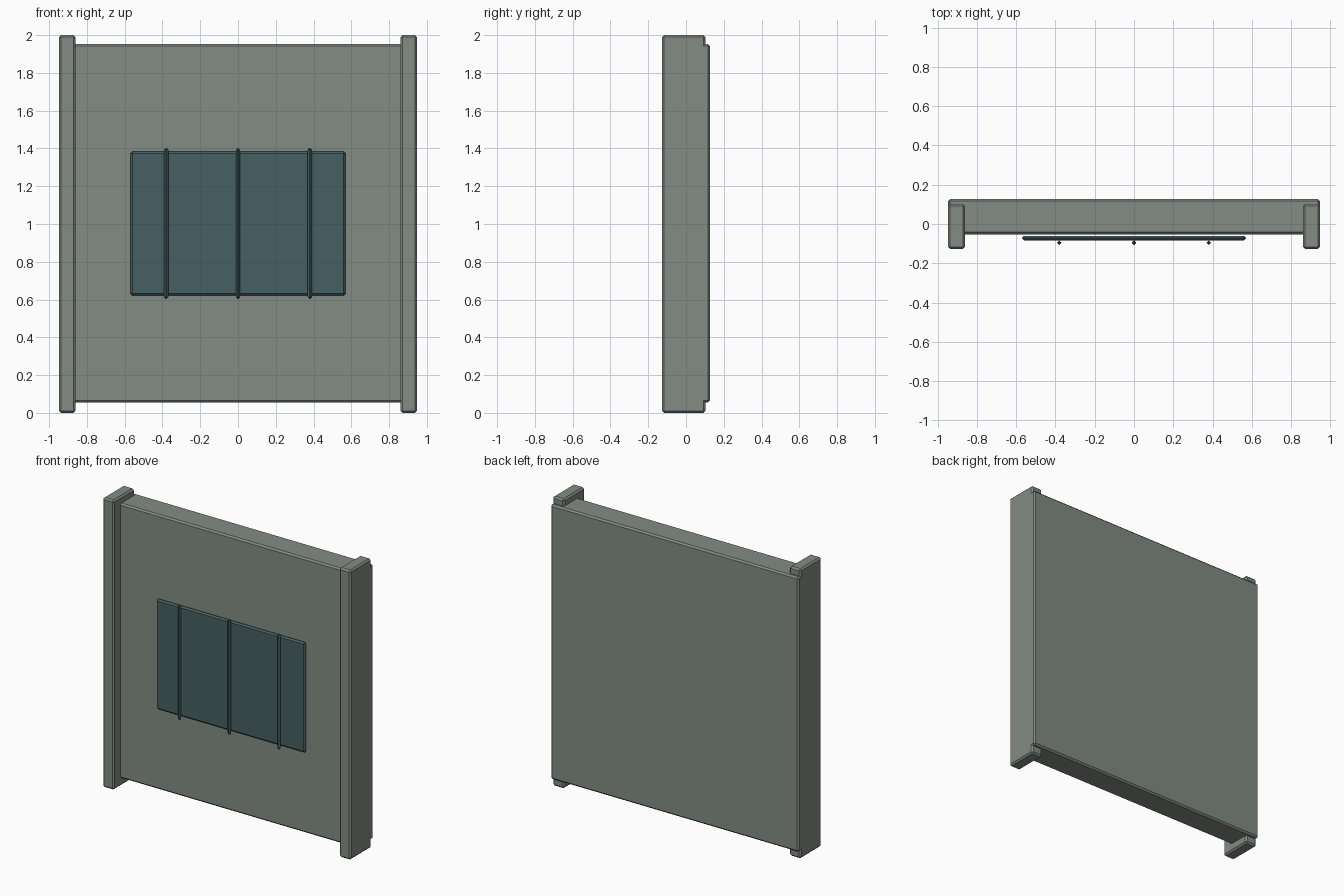
import bpy
import bmesh
from mathutils import Vector

cube = bpy.data.objects.get("Cube")
if cube:
    bpy.data.objects.remove(cube, do_unlink=True)


def make_material(name, color):
    mat = bpy.data.materials.new(name)
    mat.use_nodes = True
    mat.diffuse_color = color
    mat.node_tree.nodes["Principled BSDF"].inputs["Base Color"].default_value = color
    return mat


def bevelled_box(name, low, high, bevel, mat):
    low, high = Vector(low), Vector(high)
    size = high - low
    bm = bmesh.new()
    bmesh.ops.create_cube(bm, size=1)
    bmesh.ops.scale(bm, vec=size, verts=bm.verts)
    mesh = bpy.data.meshes.new(name)
    bm.to_mesh(mesh)
    bm.free()
    mesh.materials.append(mat)
    obj = bpy.data.objects.new(name, mesh)
    obj.location = (low + high) / 2
    bpy.context.collection.objects.link(obj)
    mod = obj.modifiers.new("Chamfer", 'BEVEL')
    mod.width = bevel
    mod.segments = 1
    mod.limit_method = 'NONE'
    return obj


stone = make_material("grey green wall", (0.223, 0.262, 0.227, 1))
glass = make_material("dark teal glass", (0.061, 0.117, 0.122, 1))

# Wall slab
bevelled_box("wall_panel", (-0.948, -0.053, 0.055), (0.948, 0.127, 1.953), 0.011, stone)

# Side posts, standing proud at the front, top and bottom
for name, side in (("left_post", 1), ("right_post", -1)):
    x0, x1 = sorted((0.861 * side, 0.948 * side))
    bevelled_box(name, (x0, -0.127, 0), (x1, 0.103, 2), 0.011, stone)

# Window pane with pointed rim
bevelled_box("window_pane", (-0.57, -0.083, 0.622), (0.57, -0.06, 1.384), 0.0105, glass)

# Slim window bars
for name, x in (("right_bar", -0.38), ("middle_bar", 0), ("left_bar", 0.38)):
    bevelled_box(name, (x - 0.011, -0.106, 0.603), (x + 0.011, -0.085, 1.403), 0.0095, glass)
